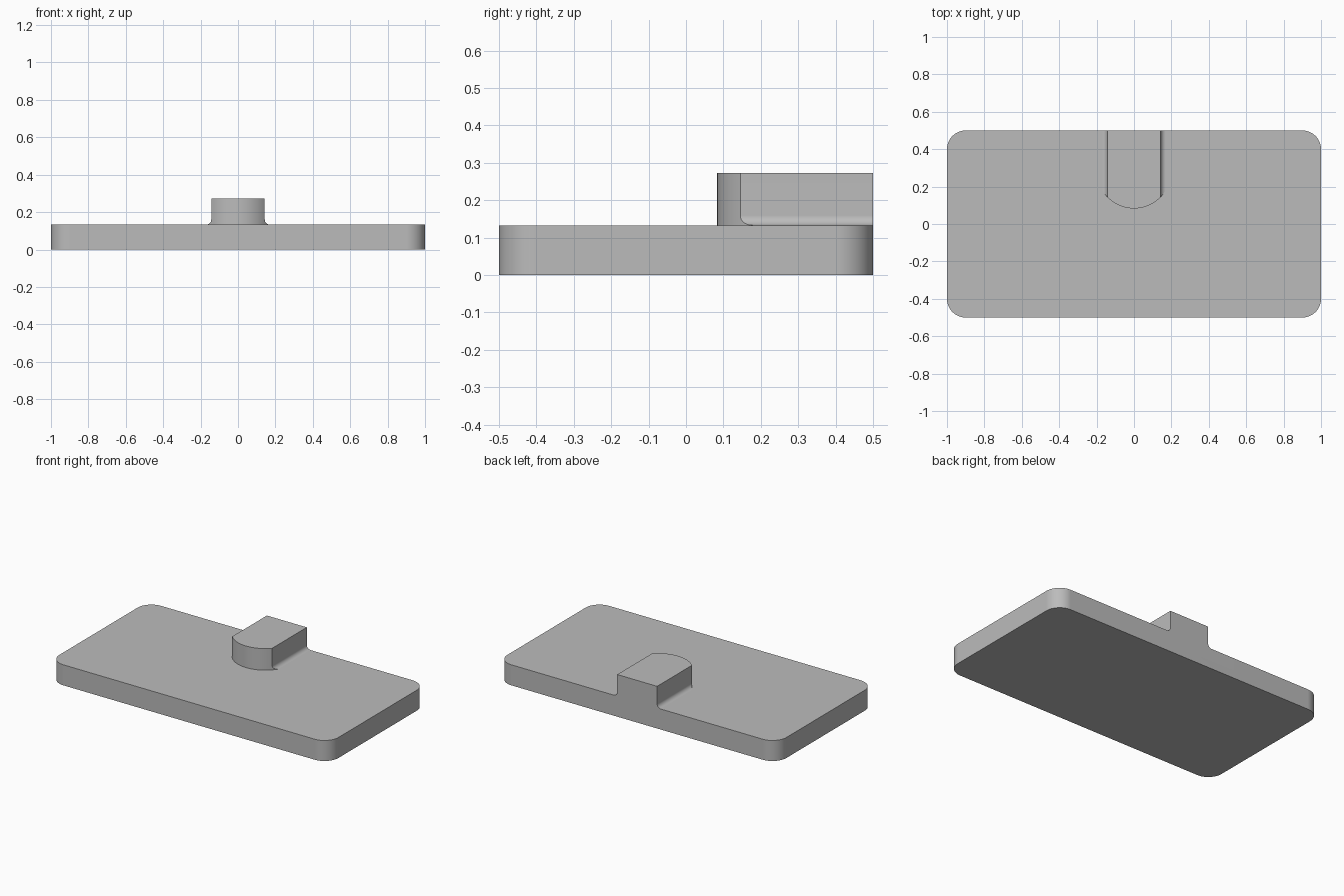
import bpy, bmesh
from math import sin, cos, pi, asin, radians
from mathutils import Vector

cube = bpy.data.objects.get("Cube")
if cube:
    bpy.data.objects.remove(cube, do_unlink=True)

grey = bpy.data.materials.new("mid grey")
grey.use_nodes = True
colour = (0.5, 0.5, 0.5, 1)
grey.diffuse_color = colour
grey.node_tree.nodes["Principled BSDF"].inputs["Base Color"].default_value = colour

PLATE_H, TOP = 0.133, 0.273
HALF_W, FILLET = 0.143, 0.027
ARC_R, ARC_Y = 0.196, 0.279


def arc(cx, cy, r, start, end, steps):
    """Points along a circular arc, angles in radians."""
    angles = [start + (end - start) * i / steps for i in range(steps + 1)]
    return [(cx + r * cos(a), cy + r * sin(a)) for a in angles]


def prism(name, points, direction):
    """Extrude a closed outline of 3D points into a solid."""
    bm = bmesh.new()
    face = bm.faces.new([bm.verts.new(p) for p in points])
    grown = bmesh.ops.extrude_face_region(bm, geom=[face], use_keep_orig=True)
    moved = [g for g in grown["geom"] if isinstance(g, bmesh.types.BMVert)]
    bmesh.ops.translate(bm, verts=moved, vec=Vector(direction))
    bmesh.ops.recalc_face_normals(bm, faces=bm.faces)
    mesh = bpy.data.meshes.new(name)
    bm.to_mesh(mesh)
    bm.free()
    mesh.materials.append(grey)
    obj = bpy.data.objects.new(name, mesh)
    bpy.context.collection.objects.link(obj)
    return obj


def combine(obj, other, operation):
    """Apply a boolean and discard the second solid."""
    mod = obj.modifiers.new(operation.title(), "BOOLEAN")
    mod.object, mod.operation, mod.solver = other, operation, "EXACT"
    bpy.context.view_layer.objects.active = obj
    bpy.ops.object.modifier_apply(modifier=mod.name)
    bpy.data.objects.remove(other, do_unlink=True)


# Plate: rounded rectangle
outline = []
for i, (sx, sy) in enumerate([(1, 1), (-1, 1), (-1, -1), (1, -1)]):
    outline += arc(sx * 0.9, sy * 0.4, 0.1, i * pi / 2, (i + 1) * pi / 2, 12)
plate = prism("base_plate", [(x, y, 0) for x, y in outline], (0, 0, PLATE_H))

# Boss: cross-section with filleted feet, run along y
foot = arc(HALF_W + FILLET, PLATE_H + FILLET, FILLET, 1.5 * pi, pi, 10)
half = [(HALF_W + FILLET, PLATE_H / 2)] + foot + [(HALF_W, TOP)]
section = half + [(-x, z) for x, z in reversed(half)]
boss = prism("boss", [(x, 0, z) for x, z in section], (0, 0.5, 0))

# Curved front of the boss
side = asin(0.19 / ARC_R)
front = arc(0, ARC_Y, ARC_R, -pi / 2 - side, -pi / 2 + side, 40)
plan = front + [(0.19, 0.6), (-0.19, 0.6)]
trim = prism("boss_trim", [(x, y, 0) for x, y in plan], (0, 0, 0.4))
combine(boss, trim, "INTERSECT")
combine(plate, boss, "UNION")

# Smooth the rounds, keep the edges crisp
for obj in bpy.context.selected_objects:
    obj.select_set(False)
plate.select_set(True)
bpy.context.view_layer.objects.active = plate
bpy.ops.object.shade_smooth_by_angle(angle=radians(25))
weighted = plate.modifiers.new("Weighted Normal", "WEIGHTED_NORMAL")
weighted.keep_sharp = True
